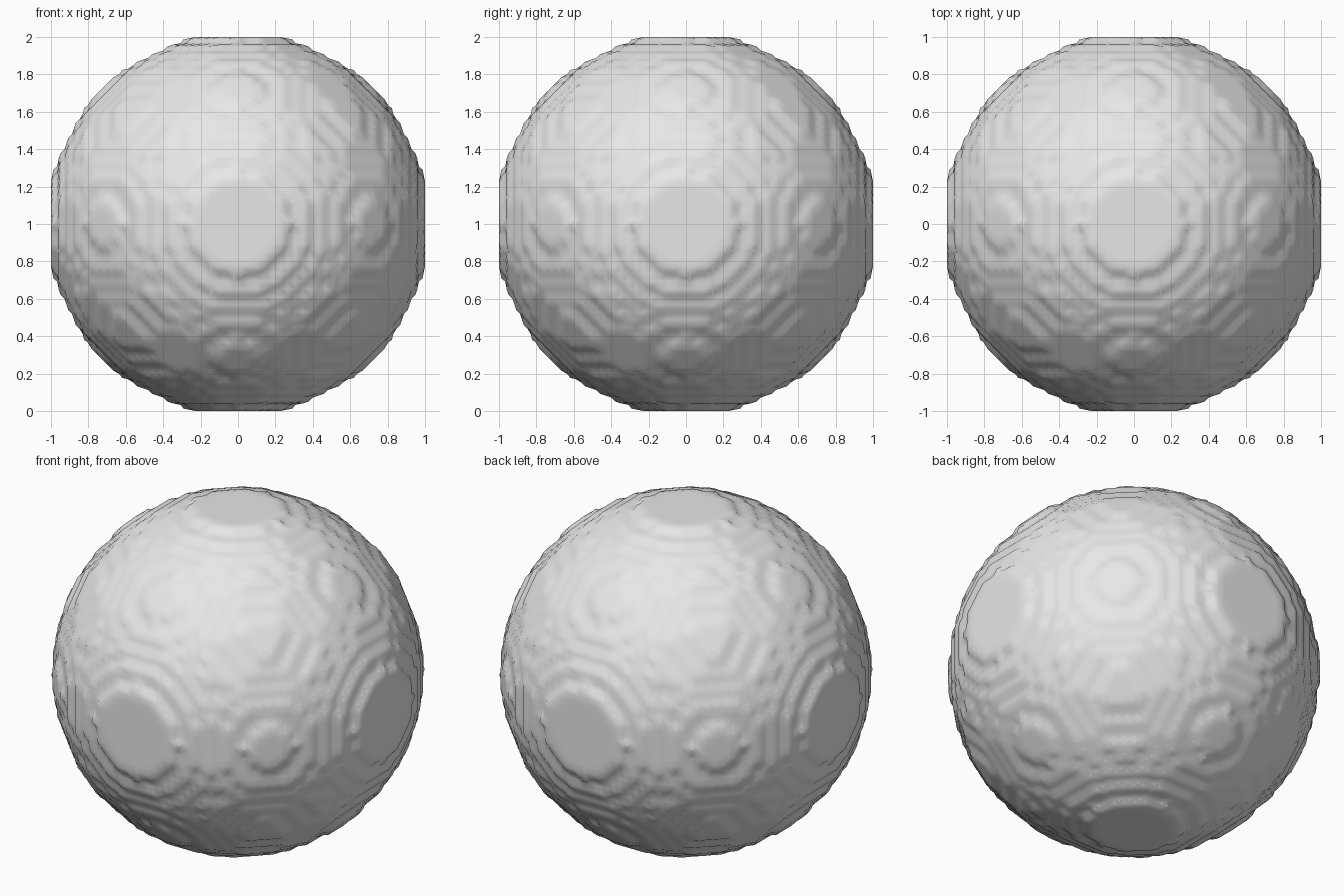
import bpy
from mathutils import Vector

cube = bpy.data.objects.get("Cube")
if cube:
    bpy.data.objects.remove(cube, do_unlink=True)

# Solid ball sampled on a cubic grid, with its six poles cut flat
RADIUS = 25
LIMIT = 24
SCALE = 1 / (LIMIT + 0.5)
AXES = [Vector((1, 0, 0)), Vector((0, 1, 0)), Vector((0, 0, 1))]


def inside(x, y, z):
    return max(abs(x), abs(y), abs(z)) <= LIMIT and x*x + y*y + z*z <= RADIUS**2


# One quad per exposed grid link; each corner is a cell centre for now
cells = {}
crossings = []
faces = []
span = range(-LIMIT, LIMIT + 1)
for x in span:
    for y in span:
        for z in span:
            if not inside(x, y, z):
                continue
            point = Vector((x, y, z))
            for i, axis in enumerate(AXES):
                for sign in (-1, 1):
                    out = point + axis * sign
                    if inside(*out):
                        continue
                    middle = (point + out) / 2
                    b, c = AXES[(i + 1) % 3] / 2, AXES[(i + 2) % 3] / 2
                    quad = []
                    for corner in (-b - c, b - c, b + c, c - b):
                        key = tuple(middle + corner)
                        if key not in cells:
                            cells[key] = len(crossings)
                            crossings.append([])
                        crossings[cells[key]].append(middle)
                        quad.append(cells[key])
                    faces.append(quad if sign > 0 else quad[::-1])

# Relax every corner to the mean of the surface crossings around it
verts = [sum(hits, Vector()) / len(hits) * SCALE + AXES[2] for hits in crossings]

mesh = bpy.data.meshes.new("stepped_sphere")
mesh.from_pydata(verts, [], faces)
mesh.update()
mesh.shade_smooth()

# Plain grey surface
grey = bpy.data.materials.new("light_grey")
grey.use_nodes = True
colour = (0.8, 0.8, 0.8, 1)
grey.diffuse_color = colour
grey.node_tree.nodes["Principled BSDF"].inputs["Base Color"].default_value = colour
mesh.materials.append(grey)

sphere = bpy.data.objects.new("stepped_sphere", mesh)
bpy.context.collection.objects.link(sphere)
